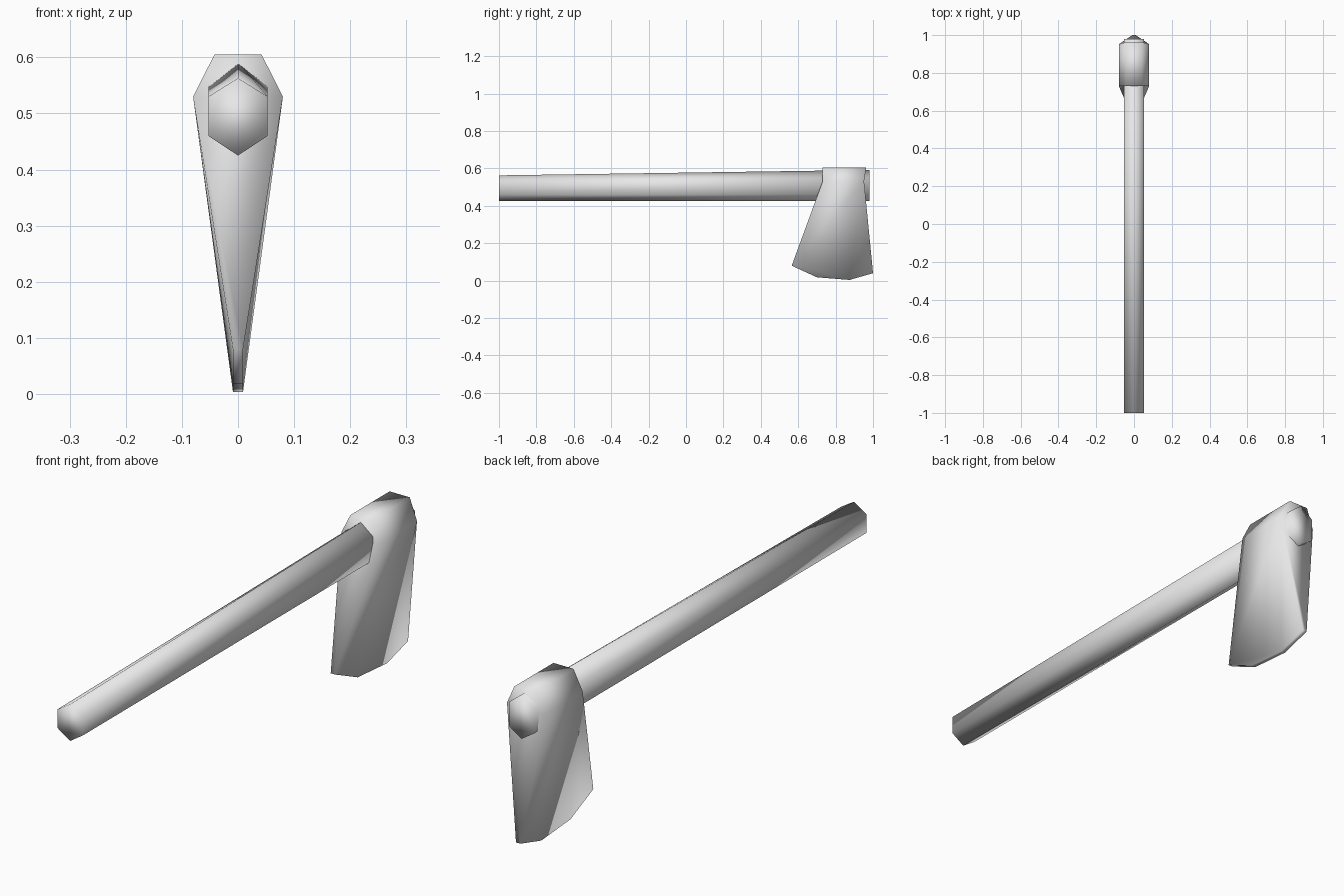
import bpy
import bmesh

cube = bpy.data.objects.get("Cube")
if cube:
    bpy.data.objects.remove(cube, do_unlink=True)

grey = bpy.data.materials.new("plain_grey")
grey.use_nodes = True
colour = (0.8, 0.8, 0.8, 1)
grey.diffuse_color = colour
grey.node_tree.nodes["Principled BSDF"].inputs["Base Color"].default_value = colour


def finish(name, bm):
    """Turn a bmesh into a fully smooth-shaded grey object."""
    bmesh.ops.recalc_face_normals(bm, faces=bm.faces)
    for face in bm.faces:
        face.smooth = True
    mesh = bpy.data.meshes.new(name)
    bm.to_mesh(mesh)
    bm.free()
    mesh.materials.append(grey)
    obj = bpy.data.objects.new(name, mesh)
    bpy.context.collection.objects.link(obj)


# Handle: hexagonal bar, slightly taller at the head end
bm = bmesh.new()


def hexagon(y, shoulder, peak):
    w = 0.053
    outline = [(0, 0.425), (w, 0.46), (w, shoulder), (0, peak), (-w, shoulder), (-w, 0.46)]
    return [bm.verts.new((x, y, z)) for x, z in outline]


front = hexagon(-1, 0.53, 0.563)
back = hexagon(0.98, 0.55, 0.592)
for i in range(6):
    j = (i + 1) % 6
    bm.faces.new((front[i], front[j], back[j], back[i]))
bm.faces.new(front)
bm.faces.new(back)
finish("handle", bm)

# Axe head: wedge with a bevelled top and a curved cutting edge
bm = bmesh.new()


def pair(x, y, z):
    return [bm.verts.new((side * x, y, z)) for side in (-1, 1)]


top_front, top_back = pair(0.042, 0.73, 0.605), pair(0.042, 0.963, 0.605)
wide_front, wide_back = pair(0.08, 0.73, 0.53), pair(0.08, 0.952, 0.53)
edge = [pair(0.009, y, z) for y, z in ((0.565, 0.08), (0.70, 0.018), (0.875, 0.004), (1, 0.04))]

# Bands running across the head from one side to the other
loop = [top_front, wide_front, *edge, wide_back, top_back]
for a, b in zip(loop, loop[1:] + loop[:1]):
    bm.faces.new((a[0], a[1], b[1], b[0]))

# Sides, with the cheek split along a diagonal crease
for s in (0, 1):
    bm.faces.new((top_front[s], top_back[s], wide_back[s], wide_front[s]))
bm.faces.new([p[0] for p in (wide_front, *edge[:3])])
bm.faces.new([p[0] for p in (wide_front, *edge[2:], wide_back)])
bm.faces.new([p[1] for p in (wide_front, *edge[:3], wide_back)])
bm.faces.new([p[1] for p in (wide_back, *edge[2:])])

# Close the top and bottom caps of the wedge
finish("axe_head", bm)
